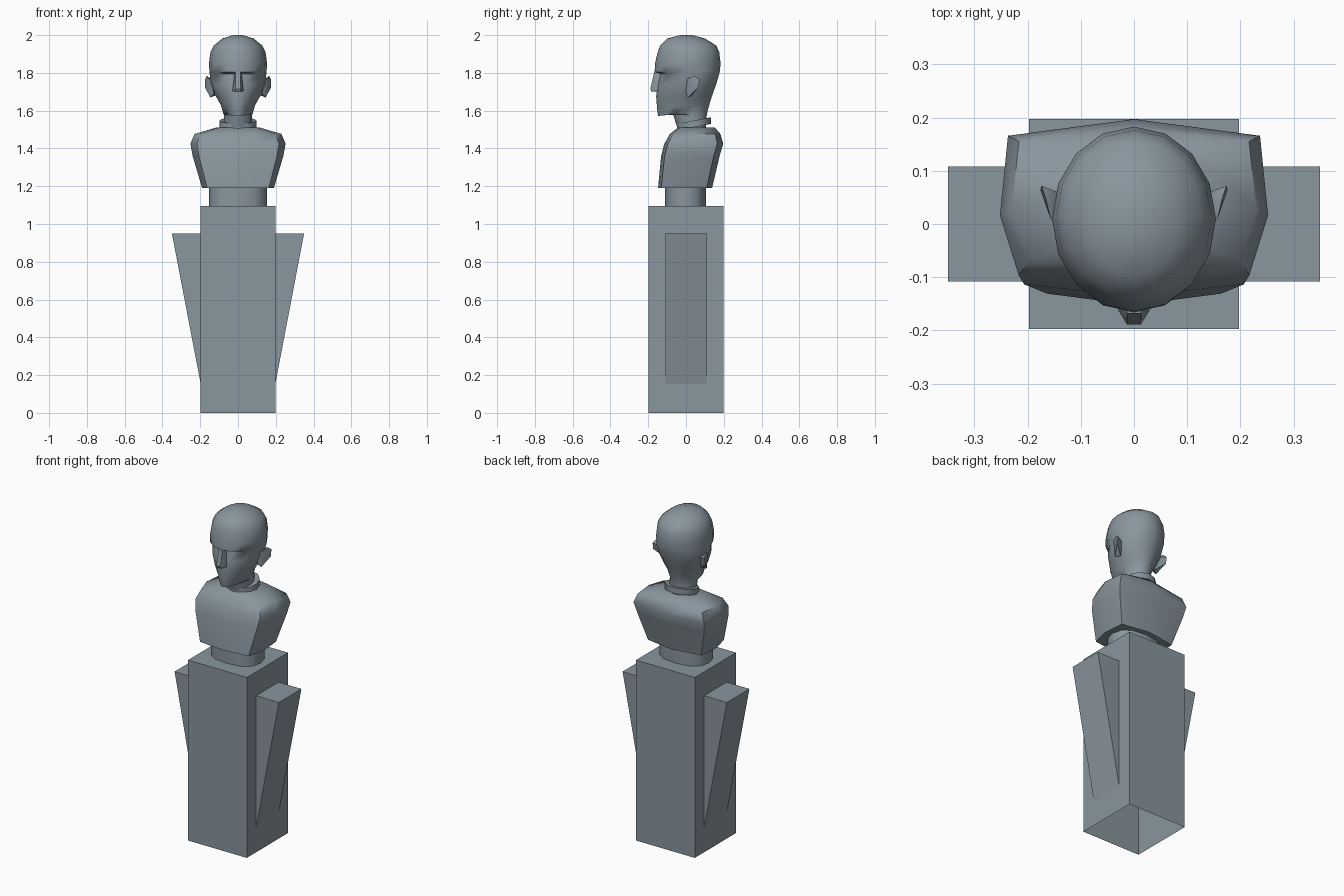
import bpy, bmesh, math
from mathutils import Vector

if "Cube" in bpy.data.objects:
    bpy.data.objects.remove(bpy.data.objects["Cube"])

stone = bpy.data.materials.new("slate grey stone")
stone.diffuse_color = (0.25, 0.305, 0.342, 1)
stone.use_nodes = True
stone.node_tree.nodes["Principled BSDF"].inputs["Base Color"].default_value = stone.diffuse_color


def finish(bm, name, smooth=None):
    """Turn a bmesh into a named object with the stone colour."""
    bmesh.ops.recalc_face_normals(bm, faces=bm.faces)
    mesh = bpy.data.meshes.new(name)
    bm.to_mesh(mesh)
    bm.free()
    mesh.materials.append(stone)
    ob = bpy.data.objects.new(name, mesh)
    bpy.context.collection.objects.link(ob)
    if smooth:
        bpy.ops.object.select_all(action='DESELECT')
        ob.select_set(True)
        bpy.context.view_layer.objects.active = ob
        bpy.ops.object.shade_smooth_by_angle(angle=math.radians(smooth))
    return ob


def loft(name, rings, smooth=50):
    """Bridge closed rings of points and cap both ends."""
    bm = bmesh.new()
    loops = [[bm.verts.new(p) for p in ring] for ring in rings]
    n = len(loops[0])
    for a, b in zip(loops, loops[1:]):
        for i in range(n):
            j = (i + 1) % n
            bm.faces.new((a[i], a[j], b[j], b[i]))
    bm.faces.new(loops[0][::-1])
    bm.faces.new(loops[-1])
    return finish(bm, name, smooth)


def hull(name, points, smooth=None):
    bm = bmesh.new()
    for p in points:
        bm.verts.new(p)
    res = bmesh.ops.convex_hull(bm, input=bm.verts)
    loose = [v for v in bm.verts if not v.link_faces]
    bmesh.ops.delete(bm, geom=loose, context='VERTS')
    bmesh.ops.dissolve_limit(bm, angle_limit=0.02, verts=bm.verts, edges=bm.edges)
    return finish(bm, name, smooth)


def oval(z_front, z_back, w, yf, yb, taper=0.0, n=16, power=1.0):
    """Oval ring from yf to yb, tilted between two heights, narrowed at the front."""
    pts = []
    for i in range(n):
        a = 2 * math.pi * i / n
        s, c = math.sin(a), -math.cos(a)
        s = math.copysign(abs(s) ** power, s)
        c = math.copysign(abs(c) ** power, c)
        t = (c + 1) / 2
        x = w * s * (1 - taper * max(0, -c))
        pts.append((x, yf + (yb - yf) * t, z_front + (z_back - z_front) * t))
    return pts


# Pedestal: open-bottomed square block
bm = bmesh.new()
bmesh.ops.create_cube(bm, size=1)
for v in bm.verts:
    v.co = Vector((v.co.x * 0.395, v.co.y * 0.395, (v.co.z + 0.5) * 1.095))
bottom = [f for f in bm.faces if f.calc_center_median().z < 0.001]
bmesh.ops.delete(bm, geom=bottom, context='FACES_ONLY')
finish(bm, "pedestal")

# Side wedges
for side, label in ((-1, "left"), (1, "right")):
    hull(label + "_wedge", [(side * x, y, z) for y in (-0.108, 0.108)
                            for x, z in ((0.19, 0.95), (0.35, 0.95), (0.197, 0.15))])

# Short foot below the bust
loft("bust_foot", [oval(z, z, 0.153, -0.11, 0.105, n=12, power=0.8)
                   for z in (1.09, 1.2)])

# Bust: half outline (width factor, depth factor) mirrored at each height
half = [(0.4, 0.02), (0.86, 0.06), (1, 0.42), (0.94, 0.9)]
outline = [(0, 0)] + half + [(0, 1)] + [(-x, t) for x, t in reversed(half)]
levels = [(1.19, 0.19, -0.148, 0.138), (1.36, 0.24, -0.132, 0.178),
          (1.425, 0.252, -0.115, 0.197), (1.477, 0.23, -0.085, 0.182),
          (1.512, 0.11, -0.04, 0.152)]
loft("bust", [[(x * w, yf + (yb - yf) * t, z) for x, t in outline]
              for z, w, yf, yb in levels])

# Tilted collar
loft("collar", [oval(zf, zf + 0.035, 0.098, -0.048, 0.132, n=12)
                for zf in (1.495, 1.53)], 40)

# Head and neck: front height, back height, half width, front, back, front taper
loft("head", [oval(*r) for r in (
    (1.49, 1.50, 0.073, -0.04, 0.105),
    (1.585, 1.565, 0.074, -0.07, 0.108),
    (1.572, 1.60, 0.078, -0.148, 0.115, 0.35),
    (1.61, 1.645, 0.09, -0.153, 0.127, 0.22),
    (1.676, 1.676, 0.117, -0.158, 0.137, 0.12),
    (1.74, 1.74, 0.143, -0.152, 0.16, 0.05),
    (1.795, 1.795, 0.15, -0.138, 0.176),
    (1.805, 1.808, 0.151, -0.166, 0.179),
    (1.85, 1.85, 0.154, -0.164, 0.183),
    (1.91, 1.91, 0.146, -0.15, 0.176),
    (1.945, 1.945, 0.128, -0.137, 0.16),
    (1.982, 1.982, 0.083, -0.1, 0.1),
    (2.0, 2.0, 0.025, -0.03, 0.035))], 50)

# Nose
hull("nose", [(s * x, y, z) for s in (-1, 1) for x, y, z in (
    (0.013, -0.168, 1.805), (0.018, -0.13, 1.805), (0.013, -0.189, 1.715),
    (0.012, -0.182, 1.70), (0.029, -0.163, 1.705), (0.029, -0.14, 1.705))], 30)

# Ears
for side, label in ((-1, "left"), (1, "right")):
    hull(label + "_ear", [(side * x, y, z) for x, y, z in (
        (0.135, 0.0, 1.76), (0.13, 0.0, 1.69), (0.13, 0.055, 1.75),
        (0.157, 0.01, 1.77), (0.165, 0.045, 1.785), (0.174, 0.072, 1.765),
        (0.176, 0.064, 1.725), (0.147, 0.012, 1.67), (0.12, 0.03, 1.68))], 40)
